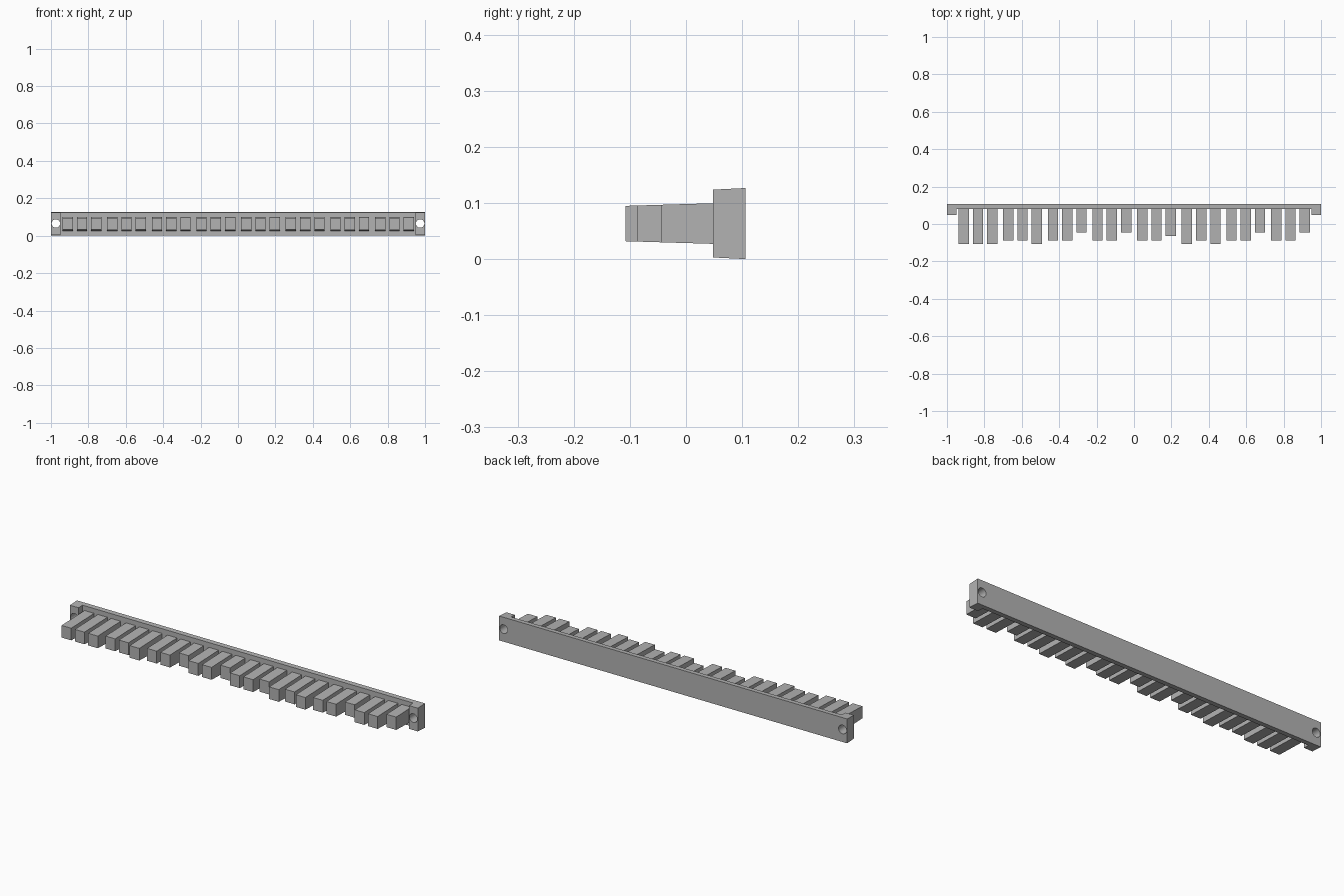
import bpy
import bmesh
from mathutils import Matrix

cube = bpy.data.objects.get("Cube")
if cube:
    bpy.data.objects.remove(cube, do_unlink=True)

grey = bpy.data.materials.new("Plain grey")
grey.use_nodes = True
colour = (0.45, 0.45, 0.45, 1)
grey.diffuse_color = colour
grey.node_tree.nodes["Principled BSDF"].inputs["Base Color"].default_value = colour

MID_Z = 0.0633


def drafted_prism(name, outline, half_height, slope, ref_y):
    """Extrude an xy outline about MID_Z, with height growing along y."""
    bm = bmesh.new()
    rings = []
    for side in (-1, 1):
        rings.append([bm.verts.new((x, y, MID_Z + side * (half_height + slope * (y - ref_y))))
                      for x, y in outline])
    low, high = rings
    bm.faces.new(low[::-1])
    bm.faces.new(high)
    n = len(outline)
    for i in range(n):
        j = (i + 1) % n
        bm.faces.new((low[i], low[j], high[j], high[i]))
    bmesh.ops.recalc_face_normals(bm, faces=bm.faces)
    mesh = bpy.data.meshes.new(name)
    bm.to_mesh(mesh)
    bm.free()
    mesh.materials.append(grey)
    obj = bpy.data.objects.new(name, mesh)
    bpy.context.collection.objects.link(obj)
    return obj


# Back bar with a forward tab at each end
BACK, BAR_FRONT, TAB_FRONT, TAB_X = 0.106, 0.08, 0.048, 0.95
bar = drafted_prism("mounting_bar", [
    (-1, BACK), (-1, TAB_FRONT), (-TAB_X, TAB_FRONT), (-TAB_X, BAR_FRONT),
    (TAB_X, BAR_FRONT), (TAB_X, TAB_FRONT), (1, TAB_FRONT), (1, BACK)],
    0.0633, 0.05, BACK)

# Screw holes through both end tabs
bm = bmesh.new()
for side in (-1, 1):
    place = Matrix.Translation((side * 0.974, 0.08, 0.065)) @ Matrix.Rotation(1.5708, 4, "X")
    bmesh.ops.create_cone(bm, cap_ends=True, segments=32, radius1=0.0225,
                          radius2=0.0225, depth=0.2, matrix=place)
mesh = bpy.data.meshes.new("hole_cutter")
bm.to_mesh(mesh)
bm.free()
mesh.materials.append(grey)
cutter = bpy.data.objects.new("hole_cutter", mesh)
bpy.context.collection.objects.link(cutter)
cutter.hide_render = True

cut = bar.modifiers.new("screw_holes", "BOOLEAN")
cut.operation = "DIFFERENCE"
cut.solver = "EXACT"
cut.object = cutter
bpy.context.view_layer.objects.active = bar
bar.select_set(True)
bpy.ops.object.modifier_apply(modifier=cut.name)
bpy.data.objects.remove(cutter, do_unlink=True)
bpy.ops.object.shade_smooth_by_angle(angle=0.6)

# Teeth in groups of three, each with one of four lengths
TIPS = {"L": -0.108, "M": -0.0875, "S": -0.065, "T": -0.0445}
PATTERN = "LLL MML MMT MMT MMS LML MMT MMT"
for group, letters in enumerate(PATTERN.split()):
    for place, letter in enumerate(letters):
        x = -0.911 + group * 0.2387 + place * 0.0765
        tip, root, half = TIPS[letter], BAR_FRONT + 0.003, 0.0275
        drafted_prism(f"tooth_{group * 3 + place + 1}", [
            (x - half, tip), (x + half, tip), (x + half, root), (x - half, root)],
            0.0315, 0.03, TIPS["L"])
